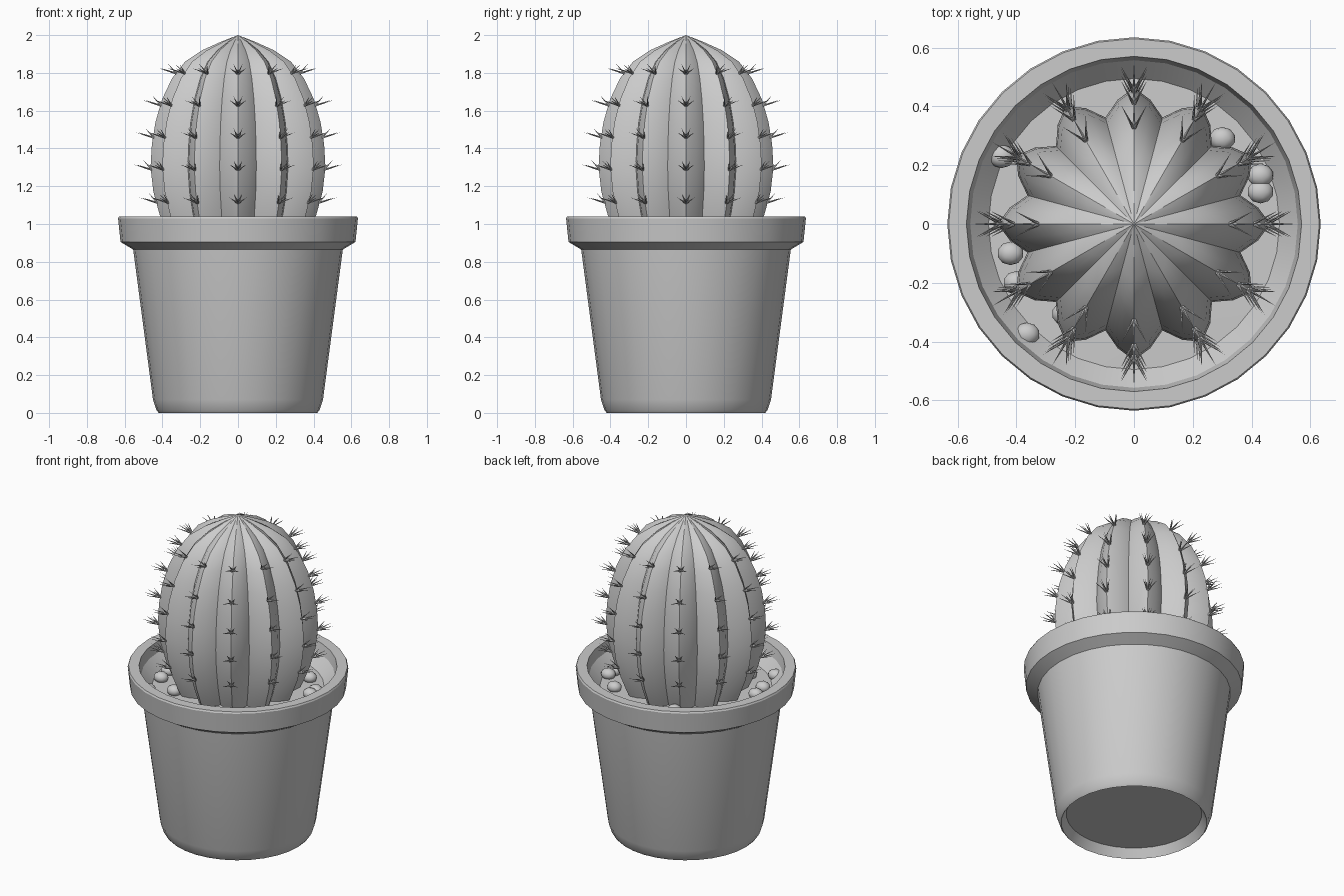
import bpy, bmesh
from math import sin, cos, pi, radians
from mathutils import Vector, Matrix

cube = bpy.data.objects.get("Cube")
if cube:
    bpy.data.objects.remove(cube, do_unlink=True)

grey = bpy.data.materials.new("plain_grey")
grey.use_nodes = True
colour = (0.6, 0.6, 0.6, 1)
grey.diffuse_color = colour
grey.node_tree.nodes["Principled BSDF"].inputs["Base Color"].default_value = colour


def finish(bm, name, smooth=True, angle=30):
    bmesh.ops.recalc_face_normals(bm, faces=bm.faces)
    mesh = bpy.data.meshes.new(name)
    bm.to_mesh(mesh)
    bm.free()
    mesh.materials.append(grey)
    obj = bpy.data.objects.new(name, mesh)
    bpy.context.collection.objects.link(obj)
    if smooth:
        bpy.ops.object.select_all(action="DESELECT")
        obj.select_set(True)
        bpy.context.view_layer.objects.active = obj
        bpy.ops.object.shade_smooth_by_angle(angle=radians(angle))
    return obj


def lathe(bm, profile, segments, shape=lambda i: 1.0):
    """Stack rings of (radius, height); a zero radius becomes a pole."""
    rings = []
    for r, z in profile:
        if r == 0:
            rings.append([bm.verts.new((0, 0, z))] * segments)
        else:
            rings.append([bm.verts.new((r * shape(i) * cos(2 * pi * i / segments),
                                        r * shape(i) * sin(2 * pi * i / segments), z))
                          for i in range(segments)])
    for low, high in zip(rings, rings[1:]):
        for i in range(segments):
            j = (i + 1) % segments
            corners = dict.fromkeys([low[i], low[j], high[j], high[i]])
            bm.faces.new(list(corners))


# Pot: recessed base, tapered wall, overhanging rim and inner wall
bm = bmesh.new()
lathe(bm, [(0, .055), (.39, .055), (.42, 0), (.432, .015), (.45, .07),
           (.555, .865), (.622, .905), (.635, 1.03), (.63, 1.04),
           (.57, 1.04), (.557, .98), (.49, .91)], 32)
finish(bm, "pot")

# Soil
bm = bmesh.new()
lathe(bm, [(.5, .915), (.3, .918), (0, .92)], 32)
finish(bm, "soil")

# Cactus body: twelve pointed ribs with creased valleys
RIBS = 12
body = [(0, .86), (.33, .86), (.375, .95), (.415, 1.05), (.448, 1.17), (.463, 1.3),
        (.456, 1.42), (.437, 1.54), (.402, 1.66), (.35, 1.77), (.28, 1.86),
        (.19, 1.92), (.09, 1.965), (0, 2)]
bm = bmesh.new()
rib_shape = (1.0, .92, .81, .92)
lathe(bm, body, RIBS * 4, lambda i: rib_shape[i % 4])
finish(bm, "cactus_body", angle=20)


def rib_radius(z):
    for (r0, z0), (r1, z1) in zip(body[1:], body[2:]):
        if z0 <= z <= z1:
            return r0 + (r1 - r0) * (z - z0) / (z1 - z0)


# Spines: a fan of thin cones at each point; (outward, sideways, up), length
fan = [((1, 0, .3), .105), ((.85, .45, .3), .1), ((.85, -.45, .3), .1),
       ((.6, .3, .65), .075), ((.6, -.3, .65), .075)]
bm = bmesh.new()
for k in range(RIBS):
    turn = Matrix.Rotation(2 * pi * k / RIBS, 4, "Z")
    for z in (1.11, 1.285, 1.455, 1.625, 1.795):
        base = Vector((rib_radius(z) - .008, 0, z))
        for direction, length in fan:
            d = Vector(direction).normalized()
            pose = Matrix.Translation(base + d * length / 2) @ d.to_track_quat("Z", "Y").to_matrix().to_4x4()
            bmesh.ops.create_cone(bm, cap_ends=True, segments=5, radius1=.006, radius2=0,
                                  depth=length, matrix=turn @ pose)
finish(bm, "cactus_spines")

# Pebbles lying around the cactus
spots = [(-.45, .23), (-.42, -.1), (-.4, -.2), (-.365, -.375), (-.235, -.305),
         (-.165, .35), (.3, .29), (.43, .165), (.43, .11)]
bm = bmesh.new()
for x, y in spots:
    pose = Matrix.Translation((x, y, .937)) @ Matrix.Diagonal((.045, .04, .034, 1))
    bmesh.ops.create_icosphere(bm, subdivisions=2, radius=1, matrix=pose)
finish(bm, "pebbles", angle=40)
